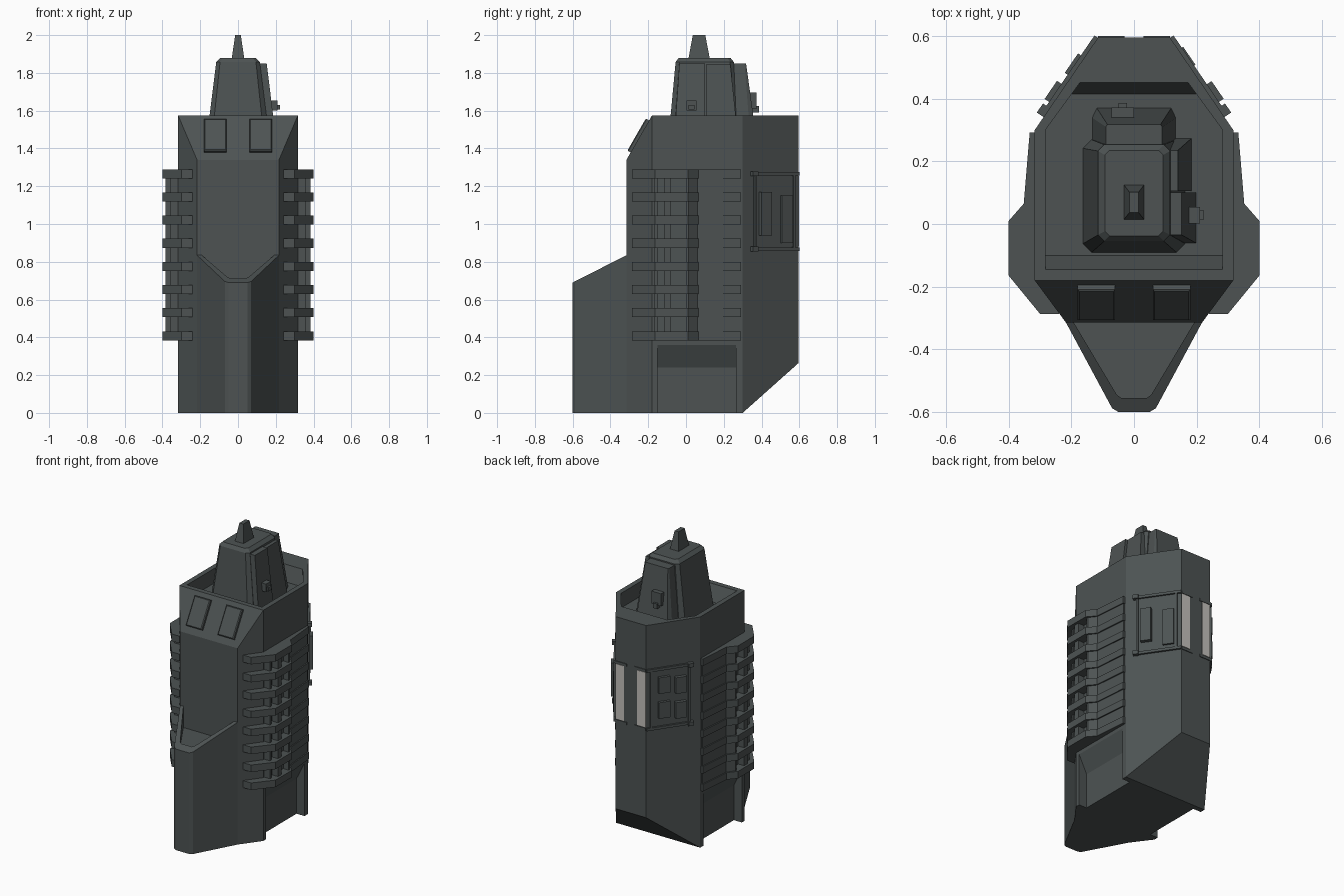
import bpy, bmesh
from mathutils import Vector

if "Cube" in bpy.data.objects:
    bpy.data.objects.remove(bpy.data.objects["Cube"])


def material(name, rgb):
    m = bpy.data.materials.new(name)
    m.diffuse_color = (*rgb, 1)
    m.use_nodes = True
    m.node_tree.nodes["Principled BSDF"].inputs["Base Color"].default_value = m.diffuse_color
    return m


DARK = material("dark grey metal", (0.074, 0.086, 0.086))
PALE = material("pale grey panel", (0.55, 0.53, 0.50))


def loft(name, rings, mat=DARK, cuts=()):
    """Closed solid through rings of 3D points, trimmed by (point, outward normal) planes."""
    bm = bmesh.new()
    rows = [[bm.verts.new(p) for p in r] for r in rings]
    n = len(rows[0])
    for a, b in zip(rows, rows[1:]):
        for i in range(n):
            bm.faces.new((a[i], a[(i + 1) % n], b[(i + 1) % n], b[i]))
    bm.faces.new(rows[0][::-1])
    bm.faces.new(rows[-1])
    for point, normal in cuts:
        geom = bm.verts[:] + bm.edges[:] + bm.faces[:]
        bmesh.ops.bisect_plane(bm, geom=geom, plane_co=point, plane_no=normal, clear_outer=True)
        bmesh.ops.holes_fill(bm, edges=[e for e in bm.edges if e.is_boundary])
    bmesh.ops.recalc_face_normals(bm, faces=bm.faces)
    me = bpy.data.meshes.new(name)
    bm.to_mesh(me)
    bm.free()
    me.materials.append(mat)
    ob = bpy.data.objects.new(name, me)
    bpy.context.collection.objects.link(ob)
    return ob


def at(pts, z):
    return [(x, y, z) for x, y in pts]


def prism(name, pts, z0, z1, mat=DARK, cuts=()):
    return loft(name, [at(pts, z0), at(pts, z1)], mat, cuts)


def sym(half):
    """Mirror a half outline (right side, front to back) across x."""
    return half + [(-x, y) for x, y in reversed(half)]


def rect(x0, x1, y0, y1):
    return [(x0, y0), (x1, y0), (x1, y1), (x0, y1)]


def carve(ob, cutter):
    mod = ob.modifiers.new("carve", "BOOLEAN")
    mod.operation = "DIFFERENCE"
    mod.solver = "EXACT"
    mod.object = cutter
    bpy.context.view_layer.objects.active = ob
    bpy.ops.object.modifier_apply(modifier=mod.name)
    bpy.data.objects.remove(cutter)


# Main hull: sloped upper front and undercut rear
hull = prism("hull", sym([(0.217, -0.315), (0.317, -0.18), (0.317, 0.3), (0.115, 0.595)]), 0, 1.575,
             cuts=[((0, -0.315, 1.34), (0, -0.235, 0.135)),
                   ((0, 0.3, 0), (0, 0.265, -0.297))])

# Sunken deck in the roof
deck_top = sym([(0.283, -0.145), (0.283, 0.3), (0.172, 0.452)])
deck_low = sym([(0.283, -0.1), (0.283, 0.3), (0.2, 0.415)])
carve(hull, loft("deck_cutter", [at(deck_low, 1.475), at(deck_top, 1.575), at(deck_top, 1.7)]))

# Lower side recesses with sloping ceilings
for s in (1, -1):
    prof = [(0.45, -0.1), (0.257, -0.1), (0.257, 0.24), (0.317, 0.36), (0.45, 0.36)]
    carve(hull, loft("recess_cutter", [[(s * x, y, z) for x, z in prof] for y in (-0.15, 0.265)]))

# Wedge prow with a raised lip
slope = ((0, -0.6, 0.69), (0, -0.145, 0.285))
prow = prism("prow", sym([(0.05, -0.6), (0.07, -0.588), (0.217, -0.315), (0.217, -0.3)]), 0, 0.9, cuts=[slope])
carve(prow, prism("prow_cutter", sym([(0.04, -0.556), (0.055, -0.545), (0.192, -0.315), (0.192, -0.29)]), 0.69, 1.0))

# Hatch plates on the sloped front
up = Vector((0, 0.135, 0.235)).normalized()
out = Vector((0, -0.235, 0.135)).normalized()
for s in (1, -1):
    rings = []
    for h, inset in ((-0.01, 0), (0.015, 0), (0.02, 0.006)):
        ring = []
        for x, u in rect(0.06 + inset, 0.18 - inset, 0.045 + inset, 0.24 - inset):
            ring.append(Vector((s * x, -0.315, 1.34)) + up * u + out * h)
        rings.append(ring)
    loft("front_hatch", rings)

# Side ribs, backing core and uprights
rib = [(0.24, -0.287), (0.3, -0.287), (0.4, -0.165), (0.4, 0.01), (0.352, 0.065), (0.333, 0.292), (0.24, 0.292)]
core = [(0.25, -0.16), (0.335, -0.16), (0.345, 0.065), (0.325, 0.285), (0.25, 0.285)]
posts = [rect(0.3, 0.36, -0.17, -0.152), rect(0.3, 0.383, -0.115, -0.08),
         [(0.3, 0), (0.383, 0), (0.383, 0.012), (0.34, 0.068), (0.3, 0.068)]]
for s in (1, -1):
    def flip(pts):
        return [(s * x, y) for x, y in pts]
    for i in range(8):
        z = 0.384 + i * 0.1225
        prism("side_rib", flip(rib), z, z + 0.048)
    prism("rib_core", flip(core), 0.39, 1.28)
    for p in posts:
        prism("rib_upright", flip(p), 0.39, 1.28)


# Equipment panels on the rear diagonals (d along the face, n outward)
def panel(name, s, d0, d1, n, z0, z1):
    d = Vector((-0.202, 0.295)).normalized()
    o = Vector((d.y, -d.x))
    pts = [Vector((0.317, 0.3)) + d * a + o * b for a, b in rect(d0, d1, -0.02, n)]
    prism(name, [(s * p.x, p.y) for p in pts], z0, z1)


for s in (1, -1):
    panel("panel_back", s, 0.07, 0.32, 0.005, 0.88, 1.255)
    for z in (0.858, 1.257):
        panel("panel_bar", s, 0.05, 0.357, 0.013, z, z + 0.018)
        panel("bar_end", s, 0.05, 0.085, 0.026, z - 0.004, z + 0.022)
        prism("rear_bar", [(s * x, y) for x, y in rect(0.03, 0.115, 0.58, 0.6)], z, z + 0.018)
    panel("panel_side_strip", s, 0.07, 0.082, 0.014, 0.875, 1.257)
    panel("panel_rear_strip", s, 0.318, 0.332, 0.012, 0.875, 1.257)
    prism("rear_pale_panel", [(s * x, y) for x, y in rect(0.05, 0.113, 0.585, 0.599)], 0.88, 1.255, PALE)
for z0, z1 in ((0.92, 1.03), (1.09, 1.2)):
    panel("left_unit", -1, 0.1, 0.17, 0.03, z0, z1)
    panel("left_unit", -1, 0.205, 0.28, 0.024, z0 + 0.015, z1 + 0.015)
panel("right_unit", 1, 0.1, 0.168, 0.031, 0.94, 1.17)
panel("right_unit", 1, 0.24, 0.31, 0.018, 0.9, 1.15)


# Tower: tapering body, cap and mast
def octagon(x, y0, y1, c, z):
    return at(sym([(x - c, y0), (x, y0 + c), (x, y1 - c), (x - c, y1)]), z)


loft("tower", [octagon(0.165, -0.092, 0.27, 0.028, 1.46), octagon(0.115, -0.055, 0.253, 0.02, 1.858),
               octagon(0.093, -0.038, 0.235, 0.015, 1.88)])
loft("mast", [at(rect(-0.034, 0.034, 0.012, 0.127), 1.87), at(rect(-0.015, 0.015, 0.036, 0.102), 2.0)])


def block(name, low, high, z1, z0=1.46):
    loft(name, [at(rect(*low), z0), at(rect(*high), z1)])


# Blocks added to the tower's back and right side
loft("tower_back_block", [at(sym([(0.135, 0.2), (0.135, 0.34), (0.12, 0.372)]), 1.46),
                          at(sym([(0.09, 0.2), (0.09, 0.31), (0.085, 0.318)]), 1.85)])
block("tower_side_block_rear", (0.05, 0.185, 0.106, 0.275), (0.05, 0.14, 0.106, 0.235), 1.845)
block("tower_side_block_front", (0.05, 0.2, -0.062, 0.1), (0.05, 0.152, -0.035, 0.1), 1.85)
prism("side_box", rect(0.15, 0.21, 0.002, 0.055), 1.6, 1.655)
prism("side_box_foot", rect(0.15, 0.222, 0.012, 0.045), 1.605, 1.63)
prism("back_box", rect(-0.072, 0.0, 0.3, 0.372), 1.61, 1.695)
prism("back_box_foot", rect(-0.05, -0.022, 0.3, 0.386), 1.59, 1.625)
